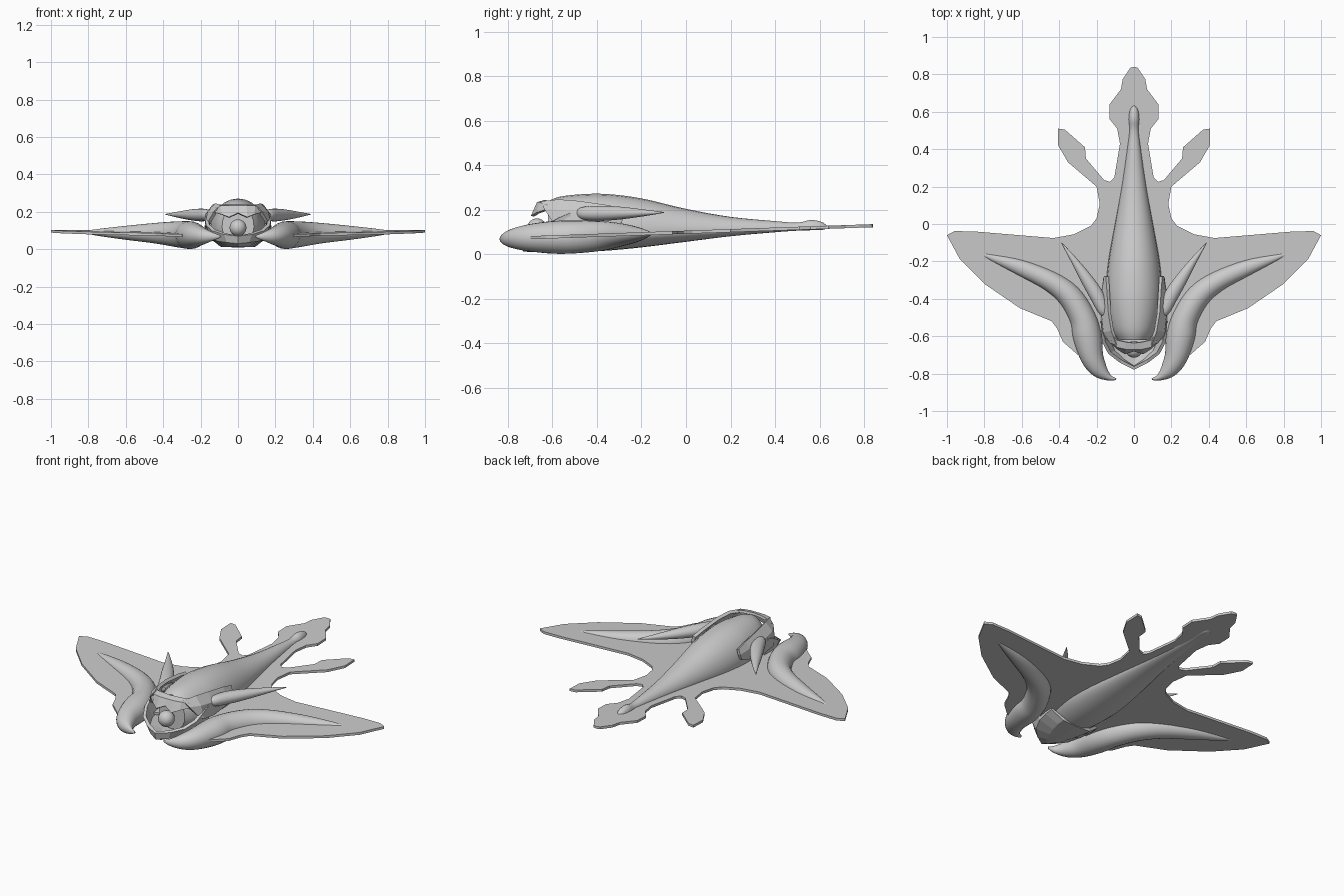
import bpy, bmesh, math
from mathutils import Vector

grey = bpy.data.materials.new("hull_grey")
grey.diffuse_color = (0.6, 0.6, 0.6, 1)


def add(name, verts, faces, smooth=True, mirror=False, thick=0):
    me = bpy.data.meshes.new(name)
    me.from_pydata(verts, [], faces)
    bm = bmesh.new()
    bm.from_mesh(me)
    bmesh.ops.remove_doubles(bm, verts=bm.verts, dist=0.0005)
    bmesh.ops.recalc_face_normals(bm, faces=bm.faces)
    bm.to_mesh(me)
    bm.free()
    me.materials.append(grey)
    if smooth:
        me.shade_smooth()
        me.set_sharp_from_angle(angle=math.radians(40))
    ob = bpy.data.objects.new(name, me)
    bpy.context.collection.objects.link(ob)
    if mirror:
        m = ob.modifiers.new("mirror", 'MIRROR')
        m.use_clip = True
    if thick:
        s = ob.modifiers.new("thickness", 'SOLIDIFY')
        s.thickness, s.offset = thick, 0
    return ob


def spline(pts, steps=4):
    """Smooth curve through stations of any dimension."""
    out = []
    for i in range(len(pts) - 1):
        a, b, c, d = (pts[max(i - 1, 0)], pts[i], pts[i + 1], pts[min(i + 2, len(pts) - 1)])
        for k in range(steps):
            t = k / steps
            out.append([0.5 * (2 * q + (r - p) * t + (2 * p - 5 * q + 4 * r - s) * t * t
                               + (3 * q - p - 3 * r + s) * t ** 3)
                        for p, q, r, s in zip(a, b, c, d)])
    return out + [list(pts[-1])]


def tube(name, stations, mirror=False, n=24):
    """Loft of ellipses; station = x, y, z, half width, height up, height down."""
    st = spline(stations)
    verts, faces = [], []
    for i, (x, y, z, w, up, dn) in enumerate(st):
        a, b = st[max(i - 1, 0)], st[min(i + 1, len(st) - 1)]
        t = Vector((b[0] - a[0], b[1] - a[1])).normalized()
        for k in range(n):
            ang = 2 * math.pi * k / n
            c, s = math.cos(ang) * w, math.sin(ang)
            verts.append((x - t.y * c, y + t.x * c, z + s * (up if s > 0 else dn)))
    for i in range(len(st) - 1):
        for k in range(n):
            j = (k + 1) % n
            faces.append((i * n + k, i * n + j, i * n + n + j, i * n + n + k))
    last = (len(st) - 1) * n
    faces += [tuple(range(n)), tuple(range(last, last + n))]
    return add(name, verts, faces, mirror=mirror)


def panel(name, rows, thick):
    """Mirrored faceted sheet through a grid of points."""
    n = len(rows[0])
    verts = [p for r in rows for p in r]
    faces = [(i * n + k, i * n + k + 1, i * n + n + k + 1, i * n + n + k)
             for i in range(len(rows) - 1) for k in range(n - 1)]
    return add(name, verts, faces, smooth=False, mirror=True, thick=thick)


# Thin wing and tail plate, rising gently towards the rear
half = [(0.02, 0.835), (0.06, 0.775), (0.07, 0.72), (0.13, 0.64), (0.13, 0.56),
        (0.09, 0.51), (0.075, 0.43), (0.095, 0.31), (0.105, 0.25), (0.128, 0.225),
        (0.16, 0.235), (0.257, 0.35), (0.262, 0.41), (0.37, 0.505), (0.405, 0.51),
        (0.405, 0.42), (0.353, 0.33), (0.2, 0.2), (0.183, 0.107), (0.2, 0.03),
        (0.23, -0.01), (0.32, -0.055), (0.43, -0.075), (0.55, -0.065), (0.85, -0.04),
        (0.96, -0.038), (1.0, -0.06), (0.93, -0.19), (0.8, -0.32), (0.61, -0.45),
        (0.44, -0.52), (0.41, -0.56), (0.38, -0.63), (0.3, -0.70), (0.2, -0.62), (0.12, -0.58)]
outline = [(0, 0.84)] + half + [(-x, y) for x, y in reversed(half)]
n = len(outline)
verts = [(x, y, 0.098 + 0.035 * y + d) for d in (0.007, -0.007) for x, y in outline]
faces = [tuple(range(n)), tuple(range(2 * n - 1, n - 1, -1))]
faces += [(i, (i + 1) % n, n + (i + 1) % n, n + i) for i in range(n)]
add("wing_plate", verts, faces, smooth=False)

# Central hull tapering back to a small tail bulb
tube("hull", [
    (0, -0.62, 0.12, 0.085, 0.118, 0.085), (0, -0.57, 0.115, 0.115, 0.142, 0.095),
    (0, -0.48, 0.11, 0.138, 0.158, 0.098), (0, -0.36, 0.105, 0.15, 0.165, 0.09),
    (0, -0.2, 0.1, 0.137, 0.15, 0.07), (0, 0.0, 0.1, 0.102, 0.103, 0.045),
    (0, 0.2, 0.105, 0.066, 0.062, 0.025), (0, 0.4, 0.112, 0.037, 0.036, 0.014),
    (0, 0.5, 0.115, 0.025, 0.026, 0.01), (0, 0.56, 0.117, 0.029, 0.036, 0.01),
    (0, 0.61, 0.118, 0.022, 0.026, 0.01), (0, 0.635, 0.12, 0.004, 0.006, 0.005)])

# Swept wing pods with hooked front claws
tube("wing_pod", [
    (0.095, -0.83, 0.068, 0.004, 0.006, 0.006), (0.135, -0.82, 0.068, 0.018, 0.022, 0.022),
    (0.185, -0.78, 0.07, 0.045, 0.043, 0.043), (0.225, -0.71, 0.073, 0.062, 0.06, 0.06),
    (0.25, -0.6, 0.075, 0.077, 0.073, 0.073), (0.275, -0.5, 0.078, 0.07, 0.072, 0.075),
    (0.345, -0.385, 0.08, 0.065, 0.068, 0.066), (0.45, -0.305, 0.084, 0.055, 0.056, 0.052),
    (0.61, -0.232, 0.088, 0.042, 0.036, 0.036), (0.75, -0.183, 0.09, 0.02, 0.018, 0.018),
    (0.835, -0.153, 0.092, 0.003, 0.003, 0.003)], mirror=True)

# Slim spikes beside the hull
tube("side_spike", [
    (0.15, -0.49, 0.183, 0.014, 0.014, 0.014), (0.165, -0.46, 0.183, 0.03, 0.029, 0.029),
    (0.195, -0.39, 0.183, 0.038, 0.034, 0.034), (0.25, -0.3, 0.184, 0.033, 0.029, 0.029),
    (0.32, -0.195, 0.185, 0.018, 0.016, 0.016), (0.388, -0.1, 0.187, 0.002, 0.002, 0.002)],
    mirror=True)

# Faceted cheek collar around the front of the hull
panel("cheek_collar", [
    [(0.143, -0.28, 0.2), (0.152, -0.28, 0.17), (0.155, -0.29, 0.14)],
    [(0.138, -0.35, 0.215), (0.162, -0.35, 0.18), (0.165, -0.36, 0.12)],
    [(0.13, -0.48, 0.233), (0.165, -0.48, 0.185), (0.17, -0.48, 0.11)],
    [(0.115, -0.57, 0.24), (0.155, -0.575, 0.195), (0.168, -0.57, 0.12)],
    [(0.088, -0.645, 0.232), (0.12, -0.635, 0.2), (0.15, -0.6, 0.15)]], 0.018)

# Brow over the mouth with two short teeth
panel("brow", [
    [(0.112, -0.585, 0.232), (0.118, -0.62, 0.215), (0.12, -0.635, 0.195)],
    [(0.088, -0.62, 0.234), (0.088, -0.655, 0.228), (0.085, -0.665, 0.185)],
    [(0.045, -0.63, 0.236), (0.045, -0.665, 0.228), (0.048, -0.69, 0.17)],
    [(0, -0.635, 0.236), (0, -0.665, 0.228), (0, -0.675, 0.192)]], 0.014)

# Open lower jaw
panel("lower_jaw", [
    [(0.166, -0.52, 0.185), (0.152, -0.5, 0.07), (0.09, -0.48, 0.022), (0, -0.48, 0.018)],
    [(0.168, -0.57, 0.165), (0.15, -0.55, 0.065), (0.085, -0.53, 0.022), (0, -0.53, 0.018)],
    [(0.162, -0.63, 0.13), (0.14, -0.61, 0.06), (0.07, -0.59, 0.022), (0, -0.59, 0.018)],
    [(0.13, -0.69, 0.102), (0.108, -0.68, 0.05), (0.05, -0.64, 0.022), (0, -0.64, 0.018)],
    [(0.07, -0.735, 0.082), (0.055, -0.73, 0.042), (0.03, -0.69, 0.022), (0, -0.69, 0.018)],
    [(0, -0.77, 0.072), (0, -0.765, 0.036), (0, -0.73, 0.024), (0, -0.73, 0.02)]], 0.018)

# Ball held inside the mouth
bpy.ops.mesh.primitive_uv_sphere_add(segments=24, ring_count=12, radius=0.045,
                                     location=(0, -0.67, 0.115))
ball = bpy.context.object
ball.name = "mouth_ball"
ball.data.materials.append(grey)
bpy.ops.object.shade_smooth()
